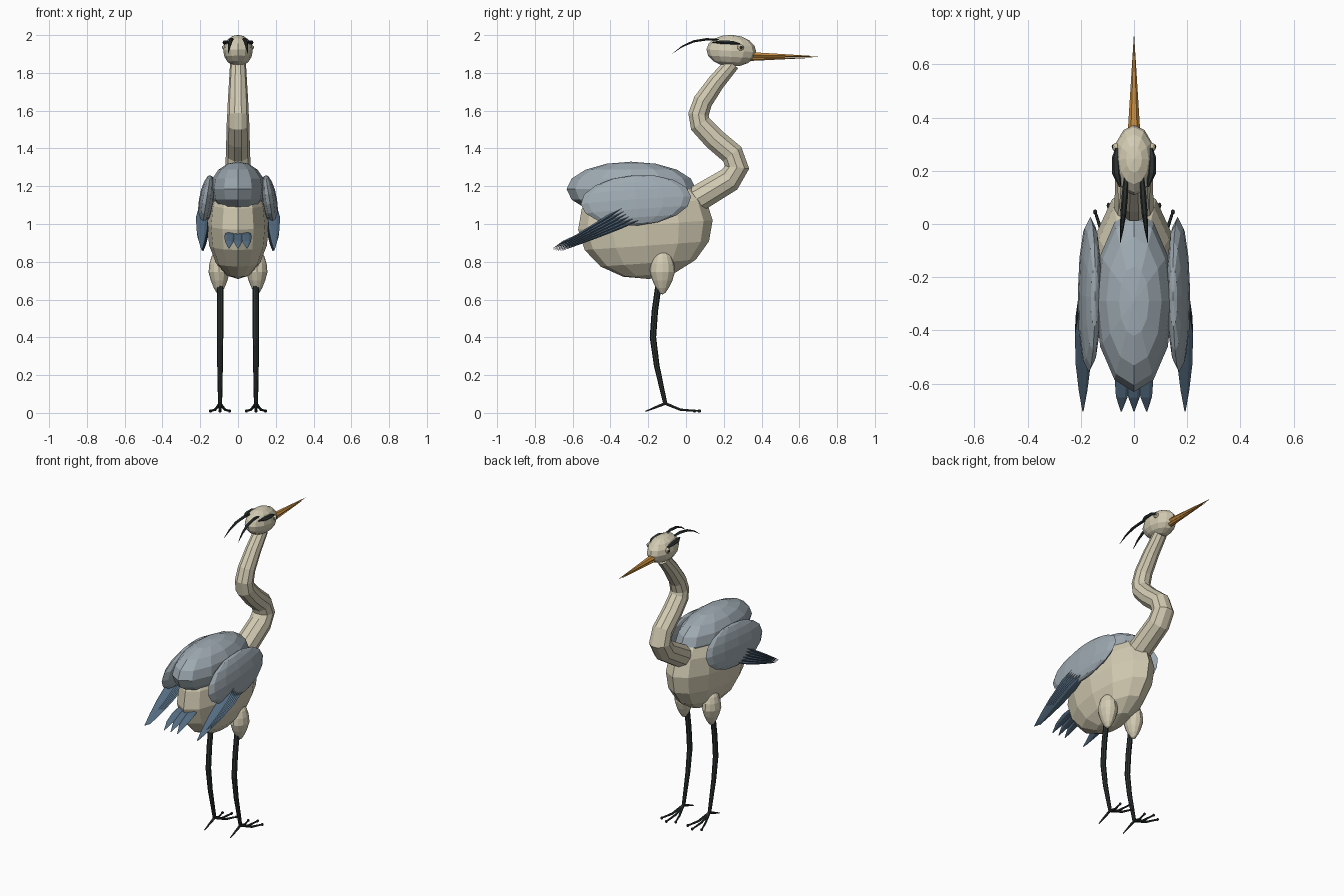
import bpy, bmesh, math
from mathutils import Vector, Matrix

cube = bpy.data.objects.get("Cube")
if cube:
    bpy.data.objects.remove(cube, do_unlink=True)


def material(name, rgb):
    m = bpy.data.materials.new(name)
    m.use_nodes = True
    m.diffuse_color = (*rgb, 1)
    m.node_tree.nodes["Principled BSDF"].inputs["Base Color"].default_value = (*rgb, 1)
    return m


CREAM = material("cream_plumage", (0.65, 0.60, 0.45))
GREY = material("blue_grey_plumage", (0.34, 0.40, 0.44))
SLATE = material("slate_feathers", (0.09, 0.15, 0.22))
BLACK = material("dark_crest_and_legs", (0.025, 0.033, 0.032))
ORANGE = material("orange_beak", (0.58, 0.27, 0.05))
EYE = material("pale_eye", (0.60, 0.55, 0.36))


def finish(bm, name, mat):
    bmesh.ops.recalc_face_normals(bm, faces=bm.faces)
    mesh = bpy.data.meshes.new(name)
    bm.to_mesh(mesh)
    bm.free()
    mesh.materials.append(mat)
    obj = bpy.data.objects.new(name, mesh)
    bpy.context.collection.objects.link(obj)
    return obj


def ellipsoid(name, centre, radii, mat, pitch=0, roll=0, seg=12, rings=8, taper=0):
    """Low-poly ball; taper narrows its lower end."""
    bm = bmesh.new()
    bmesh.ops.create_uvsphere(bm, u_segments=seg, v_segments=rings, radius=1)
    for v in bm.verts:
        if v.co.z < 0:
            f = 1 + taper * v.co.z
            v.co.x *= f
            v.co.y *= f
    turn = Matrix.Rotation(math.radians(roll), 4, "Y") @ Matrix.Rotation(math.radians(pitch), 4, "X")
    bm.transform(Matrix.Translation(centre) @ turn @ Matrix.Diagonal((*radii, 1)))
    return finish(bm, name, mat)


def tube(name, path, radii, mat, sides=8, flat=1):
    """Loft rings along a path; flat thins it across its broad side."""
    pts = [Vector(p) for p in path]
    bm = bmesh.new()
    rings = []
    for i, p in enumerate(pts):
        t = (pts[min(i + 1, len(pts) - 1)] - pts[max(i - 1, 0)]).normalized()
        side = (Vector((1, 0, 0)) - t * t.x).normalized()
        up = t.cross(side)
        ring = []
        for k in range(sides):
            a = math.tau * k / sides
            ring.append(bm.verts.new(p + radii[i] * (side * math.cos(a) + up * math.sin(a) * flat)))
        rings.append(ring)
    for a, b in zip(rings, rings[1:]):
        for k in range(sides):
            n = (k + 1) % sides
            bm.faces.new((a[k], a[n], b[n], b[k]))
    bm.faces.new(rings[0])
    bm.faces.new(rings[-1])
    return finish(bm, name, mat)


# Torso and grey mantle
ellipsoid("body", (0, -0.215, 0.995), (0.165, 0.357, 0.287), CREAM, pitch=4)
ellipsoid("back_mantle", (0, -0.29, 1.185), (0.147, 0.342, 0.145), GREY)

# S-shaped neck
tube("neck",
     [(0, 0.0, 1.10), (0, 0.08, 1.145), (0, 0.23, 1.235), (0, 0.27, 1.30), (0, 0.245, 1.37),
      (0, 0.15, 1.45), (0, 0.075, 1.53), (0, 0.066, 1.58), (0, 0.09, 1.65), (0, 0.16, 1.75), (0, 0.245, 1.85)],
     [0.075, 0.073, 0.07, 0.068, 0.064, 0.062, 0.06, 0.057, 0.054, 0.048, 0.042], CREAM, sides=10)

# Head and two-part beak
ellipsoid("head", (0, 0.24, 1.917), (0.078, 0.132, 0.084), CREAM, pitch=-3)
tube("upper_beak", [(0, 0.33, 1.895), (0, 0.37, 1.894), (0, 0.705, 1.887)],
     [0.024, 0.022, 0.001], ORANGE, sides=6, flat=0.75)
tube("lower_beak", [(0, 0.33, 1.873), (0, 0.37, 1.874), (0, 0.67, 1.880)],
     [0.019, 0.018, 0.001], ORANGE, sides=6, flat=0.6)

# Tail fan
for i in (-1, 0, 1):
    tube(f"tail_feather_{i + 2}",
         [(i * 0.035, -0.46, 0.97), (i * 0.043, -0.58, 0.935), (i * 0.046, -0.65, 0.905), (i * 0.048, -0.705, 0.87)],
         [0.024, 0.03, 0.022, 0.002], SLATE, sides=6, flat=0.3)

for s, side in ((1, "left"), (-1, "right")):
    # Folded wing and its long flight feathers
    ellipsoid(f"{side}_wing", (s * 0.167, -0.265, 1.125), (0.04, 0.293, 0.135), GREY, pitch=4, roll=-s * 9)
    for i in range(6):
        f = i / 5
        root = Vector((s * 0.19, -0.32 + 0.07 * f, 1.095 - 0.075 * f))
        tip = Vector((s * (0.192 - 0.008 * f), -0.705 + 0.045 * f, 0.862 - 0.004 * f))
        path = [root.lerp(tip, t) for t in (0, 0.25, 0.55, 0.8, 1)]
        tube(f"{side}_flight_feather_{i + 1}", path, [0.016, 0.032, 0.028, 0.016, 0.002],
             SLATE, sides=6, flat=0.3)

    # Eye with pupil
    ellipsoid(f"{side}_eye", (s * 0.066, 0.288, 1.934), (0.016, 0.018, 0.018), EYE, seg=10, rings=6)
    ellipsoid(f"{side}_pupil", (s * 0.079, 0.291, 1.935), (0.005, 0.008, 0.008), BLACK, seg=8, rings=6)

    # Brow stripe and trailing crest plume
    tube(f"{side}_brow_stripe",
         [(s * 0.064, 0.285, 1.953), (s * 0.068, 0.25, 1.96), (s * 0.066, 0.19, 1.963), (s * 0.052, 0.14, 1.962)],
         [0.006, 0.015, 0.016, 0.004], BLACK, sides=6, flat=0.7)
    tube(f"{side}_crest_plume",
         [(s * 0.03, 0.18, 1.975), (s * 0.034, 0.11, 1.978), (s * 0.04, 0.04, 1.967),
          (s * 0.046, -0.02, 1.94), (s * 0.052, -0.072, 1.902)],
         [0.008, 0.012, 0.011, 0.007, 0.001], BLACK, sides=6, flat=0.6)

    # Thigh and slender leg
    ellipsoid(f"{side}_thigh", (s * 0.1, -0.125, 0.745), (0.056, 0.067, 0.118), CREAM, taper=0.4)
    tube(f"{side}_leg",
         [(s * 0.095, -0.145, 0.68), (s * 0.095, -0.165, 0.54), (s * 0.095, -0.175, 0.40),
          (s * 0.095, -0.155, 0.25), (s * 0.095, -0.11, 0.05)],
         [0.017, 0.017, 0.017, 0.015, 0.011], BLACK, sides=8)

    # Three front toes with rounded claws, and one hind toe
    foot = (s * 0.095, -0.11, 0.05)
    for i in (-1, 0, 1):
        end = (s * 0.095 + i * 0.051, 0.07 - 0.025 * abs(i), 0.010)
        mid = (s * 0.095 + i * 0.026, -0.03, 0.017)
        tube(f"{side}_front_toe_{i + 2}", [foot, mid, end], [0.009, 0.007, 0.005], BLACK, sides=6)
        ellipsoid(f"{side}_claw_{i + 2}", end, (0.008, 0.010, 0.009), BLACK, seg=8, rings=6)
    tube(f"{side}_hind_toe", [foot, (s * 0.095, -0.16, 0.03), (s * 0.095, -0.215, 0.008)],
         [0.009, 0.007, 0.003], BLACK, sides=6)
